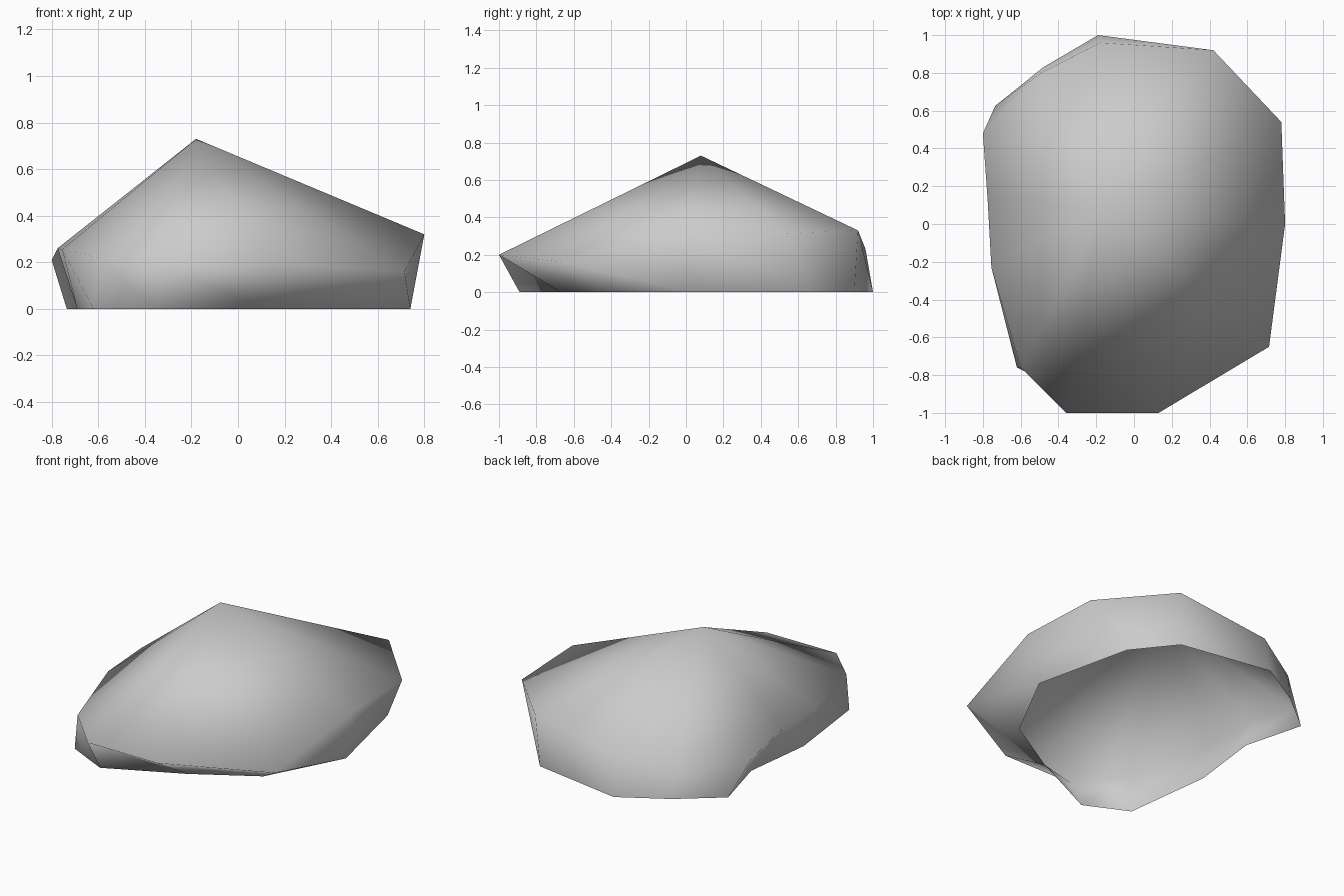
import bpy
import bmesh

# Remove the default cube
cube = bpy.data.objects.get("Cube")
if cube:
    bpy.data.objects.remove(cube, do_unlink=True)

# Stone colour
stone = bpy.data.materials.new("stone_grey")
stone.use_nodes = True
colour = (0.6, 0.6, 0.6, 1)
stone.diffuse_color = colour
bsdf = stone.node_tree.nodes["Principled BSDF"]
bsdf.inputs["Base Color"].default_value = colour
bsdf.inputs["Roughness"].default_value = 0.9

# Peak, widest ring and ground ring, both rings starting at the same spoke
peak = (-.18, .08, .73)
shoulder = [
    (-.60, -.76, .22), (-.36, -1, .2), (.13, -1, .2), (.715, -.65, .16),
    (.8, 0, .32), (.78, .54, .315), (.42, .92, .33), (-.18, .96, .23),
    (-.49, .8, .17), (-.8, .48, .21), (-.775, .13, .26), (-.755, -.23, .255),
]
ground = [
    (-.62, -.76), (-.35, -.89), (.11, -.67), (.49, -.445),
    (.74, .03), (.6, .65), (.4, .9), (-.19, 1),
    (-.48, .83), (-.735, .625), (-.635, .25), (-.69, -.2),
]

# Boulder shell: fan to the peak, wall to the open base
bm = bmesh.new()
top = bm.verts.new(peak)
upper = [bm.verts.new(p) for p in shoulder]
lower = [bm.verts.new((x, y, 0)) for x, y in ground]
for i in range(len(upper)):
    j = (i + 1) % len(upper)
    bm.faces.new((top, upper[i], upper[j]))
    bm.faces.new((upper[i], lower[i], lower[j], upper[j]))
for face in bm.faces:
    face.smooth = True

mesh = bpy.data.meshes.new("boulder")
bm.to_mesh(mesh)
bm.free()
mesh.materials.append(stone)
boulder = bpy.data.objects.new("boulder", mesh)
bpy.context.collection.objects.link(boulder)
